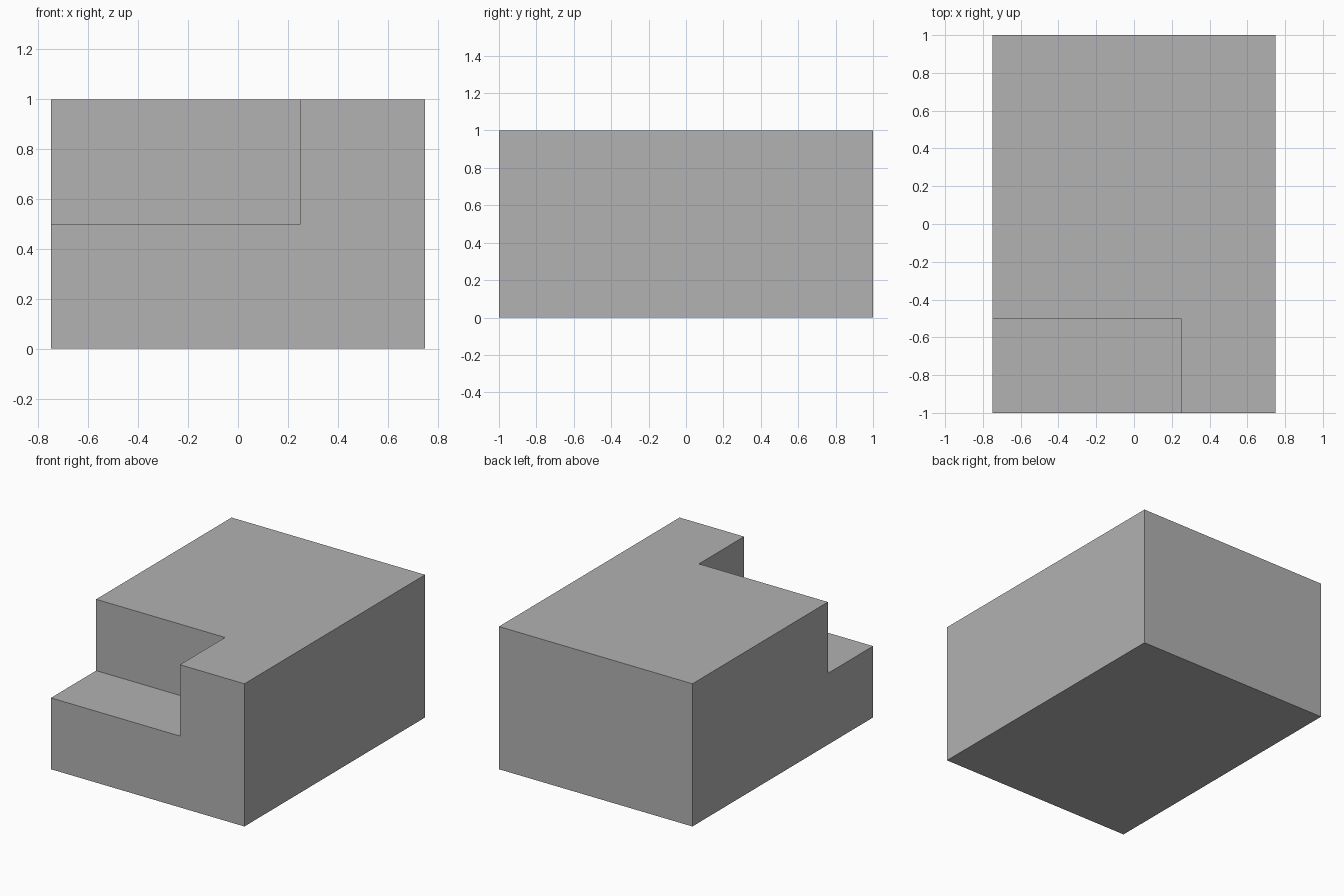
import bpy
from mathutils import Vector

default = bpy.data.objects.get("Cube")
if default:
    bpy.data.objects.remove(default, do_unlink=True)

# Single flat grey
grey = bpy.data.materials.new("mid_grey")
grey.use_nodes = True
colour = (0.445, 0.445, 0.445, 1)
grey.diffuse_color = colour
grey.node_tree.nodes["Principled BSDF"].inputs["Base Color"].default_value = colour


def box(name, low, high):
    """Axis-aligned box between two corners."""
    low, high = Vector(low), Vector(high)
    bpy.ops.mesh.primitive_cube_add(size=1)
    ob = bpy.context.object
    ob.name = name
    for v in ob.data.vertices:
        v.co = (low + high) / 2 + v.co * (high - low)
    ob.data.materials.append(grey)
    return ob


# Solid block, and the step cut from its front right upper corner
block = box("stepped_block", (-0.75, -1, 0), (0.75, 1, 1))
cutter = box("step_cutter", (-1, -1.25, 0.5), (0.25, -0.5, 1.25))
cutter.hide_render = True

cut = block.modifiers.new("step", "BOOLEAN")
cut.operation = "DIFFERENCE"
cut.solver = "EXACT"
cut.object = cutter
bpy.context.view_layer.objects.active = block
bpy.ops.object.modifier_apply(modifier=cut.name)
bpy.data.objects.remove(cutter, do_unlink=True)
